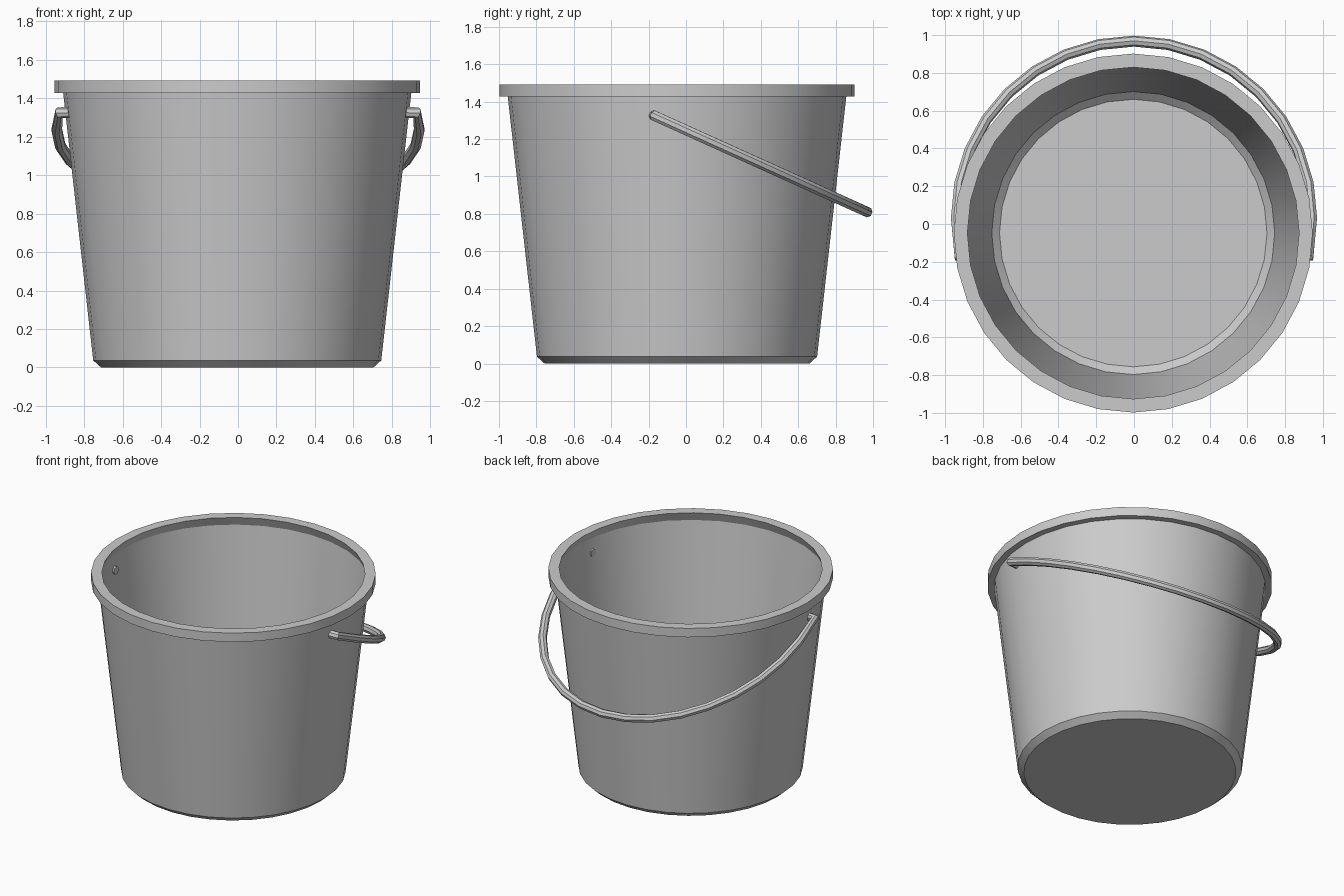
import bpy, bmesh
from math import sin, cos, pi

if "Cube" in bpy.data.objects:
    bpy.data.objects.remove(bpy.data.objects["Cube"])

CX, CY, SIDES = -0.004, -0.048, 32


def finish(obj):
    bpy.ops.object.select_all(action='DESELECT')
    obj.select_set(True)
    bpy.context.view_layer.objects.active = obj
    bpy.ops.object.shade_smooth_by_angle(angle=0.52)


def lathe(name, profile, closed=False, floor=False):
    """Spin an (r, z) profile around the bucket axis."""
    bm = bmesh.new()
    rings = [[bm.verts.new((CX + r * cos(2 * pi * i / SIDES),
                            CY + r * sin(2 * pi * i / SIDES), z))
              for i in range(SIDES)] for r, z in profile]
    pairs = list(zip(rings, rings[1:]))
    if closed:
        pairs.append((rings[-1], rings[0]))
    for a, b in pairs:
        for i in range(SIDES):
            j = (i + 1) % SIDES
            bm.faces.new((a[i], a[j], b[j], b[i]))
    if floor:
        bm.faces.new(rings[0][::-1])
    mesh = bpy.data.meshes.new(name)
    bm.to_mesh(mesh)
    bm.free()
    obj = bpy.data.objects.new(name, mesh)
    bpy.context.collection.objects.link(obj)
    finish(obj)


# Thin tapered pail with chamfered foot
lathe("pail_body", [(0.708, 0), (0.749, 0.037), (0.905, 1.427)], floor=True)

# Rim band around the mouth
lathe("rim", [(0.905, 1.427), (0.95, 1.427), (0.95, 1.492), (0.878, 1.492)], closed=True)

# Wire handle hanging at the back: hooked ends plus a half-round bow
path = [(0.872, -0.17), (0.93, -0.17)]
path += [(0.942 * cos(pi * i / 16), 0.03 + 0.938 * sin(pi * i / 16)) for i in range(17)]
path += [(-0.93, -0.17), (-0.872, -0.17)]
curve = bpy.data.curves.new("handle", 'CURVE')
curve.dimensions = '3D'
curve.bevel_depth = 0.029
curve.bevel_resolution = 2
curve.use_fill_caps = True
spline = curve.splines.new('POLY')
spline.points.add(len(path) - 1)
for p, (x, y) in zip(spline.points, path):
    p.co = (x, y, 1.325 - 0.452 * (y + 0.17), 1)
handle = bpy.data.objects.new("handle", curve)
bpy.context.collection.objects.link(handle)
bpy.ops.object.select_all(action='DESELECT')
handle.select_set(True)
bpy.context.view_layer.objects.active = handle
bpy.ops.object.convert(target='MESH')
finish(bpy.context.view_layer.objects.active)
